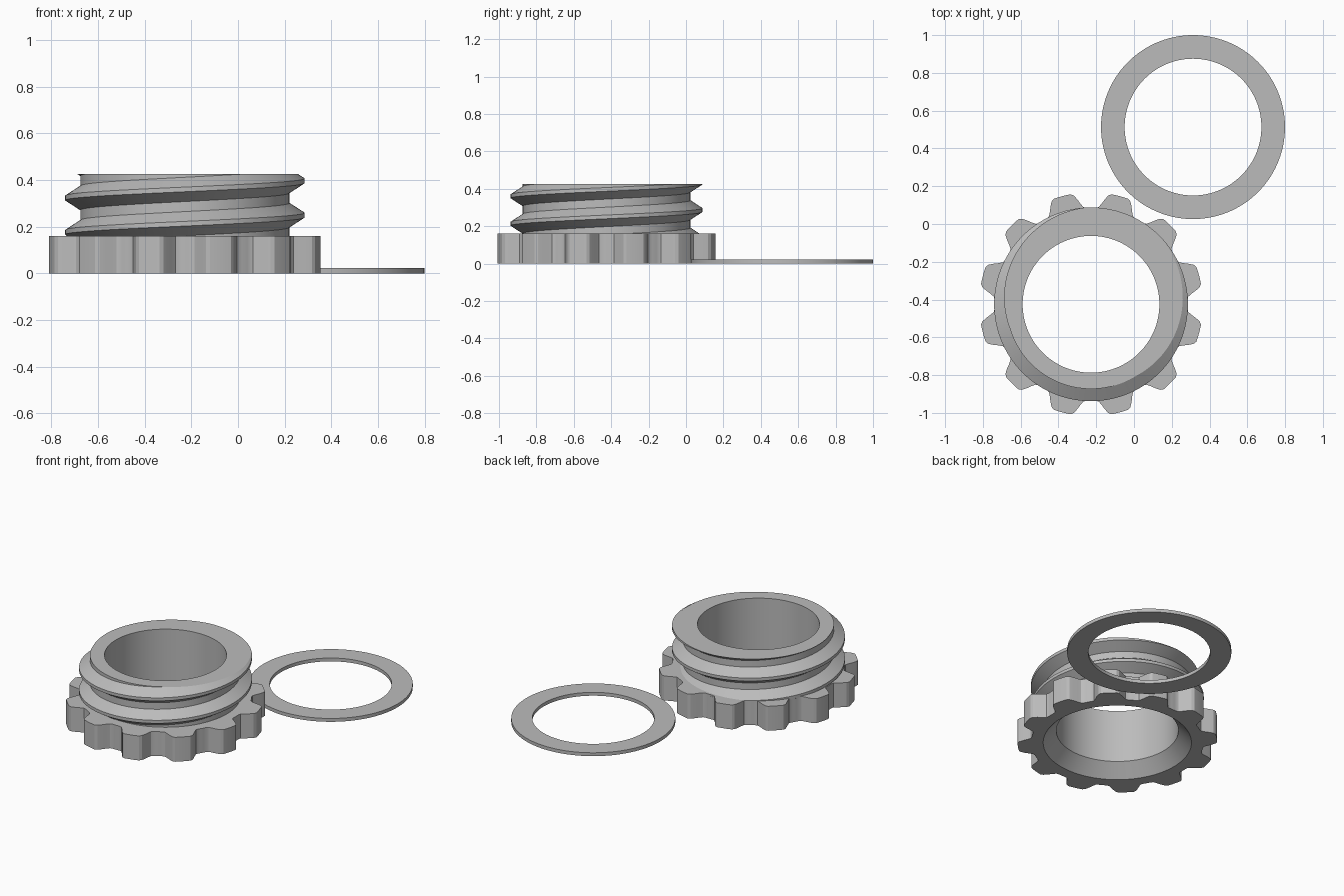
import bpy, bmesh, math

if "Cube" in bpy.data.objects:
    bpy.data.objects.remove(bpy.data.objects["Cube"])

N = 120                                  # segments around
CX, CY = -0.2275, -0.425                 # plug axis
BORE, CORE, CREST = 0.362, 0.448, 0.513  # radii
PITCH, TOP, COLLAR_H = 0.147, 0.425, 0.16

grey = bpy.data.materials.new("grey_plastic")
grey.diffuse_color = (0.5, 0.5, 0.5, 1)
grey.use_nodes = True
grey.node_tree.nodes["Principled BSDF"].inputs["Base Color"].default_value = grey.diffuse_color


def ring(bm, radius, z):
    """Closed loop of vertices; radius is a number or a function of angle."""
    verts = []
    for i in range(N):
        a = 2 * math.pi * i / N
        r = radius(a) if callable(radius) else radius
        verts.append(bm.verts.new((r * math.cos(a), r * math.sin(a), z)))
    return verts


def skin(bm, loops):
    """Quads between successive loops."""
    for lo, hi in zip(loops, loops[1:]):
        for i in range(N):
            j = (i + 1) % N
            bm.faces.new((lo[i], lo[j], hi[j], hi[i]))


def finish(bm, name, x, y):
    bmesh.ops.recalc_face_normals(bm, faces=bm.faces)
    mesh = bpy.data.meshes.new(name)
    bm.to_mesh(mesh)
    bm.free()
    mesh.materials.append(grey)
    ob = bpy.data.objects.new(name, mesh)
    ob.location = (x, y, 0)
    bpy.context.collection.objects.link(ob)
    bpy.ops.object.select_all(action='DESELECT')
    ob.select_set(True)
    bpy.context.view_layer.objects.active = ob
    bpy.ops.object.shade_smooth_by_angle(angle=math.radians(25))


def lobe_radius(a):
    """Twelve rounded grip lobes, the first at 15 degrees."""
    off = abs(math.degrees(a) % 30 - 15)
    t = min(max((off - 4.5) / 7, 0), 1)
    return 0.592 - 0.08 * t * t * (3 - 2 * t)


# Flat washer
bm = bmesh.new()
rings = [ring(bm, r, z) for r, z in
         ((0.487, 0), (0.487, 0.022), (BORE, 0.022), (BORE, 0))]
skin(bm, rings + rings[:1])
finish(bm, "washer", 0.3125, 0.513)

# Lobed grip collar, with the chamfered mouth and the bore wall
N = 240
bm = bmesh.new()
skin(bm, [ring(bm, CORE - 0.004, COLLAR_H), ring(bm, lobe_radius, COLLAR_H),
          ring(bm, lobe_radius, 0), ring(bm, 0.44, 0),
          ring(bm, BORE, 0.08), ring(bm, BORE, TOP)])
finish(bm, "grip_collar", CX, CY)

# Helical thread: one pitch of profile swept upwards, each turn meeting the next
N = 120
profile = ((CORE, -0.052), (CREST, -0.01), (CREST, 0.01),
           (CORE, 0.052), (CORE, PITCH - 0.052))
bm = bmesh.new()
previous = None
for i in range(N * 5 + 1):
    a = 2 * math.pi * i / N
    base = 0.176 - 1.5 * PITCH + PITCH * i / N
    row = [bm.verts.new((r * math.cos(a), r * math.sin(a), base + dz))
           for r, dz in profile]
    if previous:
        for k in range(len(profile) - 1):
            bm.faces.new((previous[k], row[k], row[k + 1], previous[k + 1]))
    previous = row
bmesh.ops.remove_doubles(bm, verts=bm.verts, dist=0.0002)
for z, up in ((TOP, 1), (COLLAR_H - 0.01, -1)):
    bmesh.ops.bisect_plane(bm, geom=bm.verts[:] + bm.edges[:] + bm.faces[:],
                           dist=1e-5, plane_co=(0, 0, z),
                           plane_no=(0, 0, up), clear_outer=True)
bmesh.ops.remove_doubles(bm, verts=bm.verts, dist=0.0002)

# Flat top rim between the cut thread and the bore
rim = [e for e in bm.edges if e.is_boundary
       and all(abs(v.co.z - TOP) < 1e-3 for v in e.verts)]
inner = ring(bm, BORE, TOP)
rim += [bm.edges.new((inner[i], inner[(i + 1) % N])) for i in range(N)]
bmesh.ops.triangle_fill(bm, edges=rim, use_beauty=True, normal=(0, 0, 1))
finish(bm, "threaded_neck", CX, CY)
